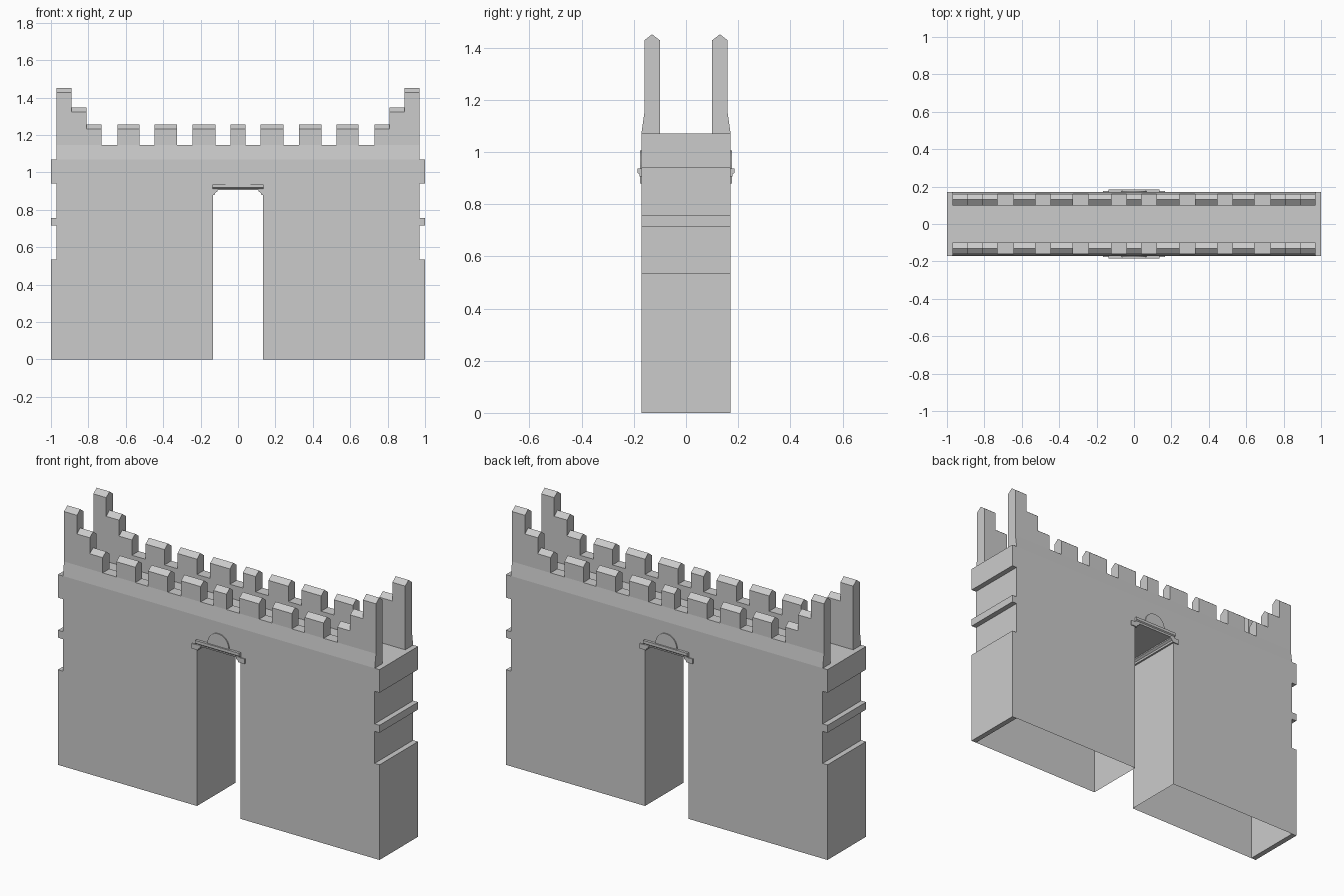
import bpy, bmesh, math
from mathutils import Vector

if "Cube" in bpy.data.objects:
    bpy.data.objects.remove(bpy.data.objects["Cube"])

HALF_DEPTH = 0.171


def prism(bm, profile, lo, hi, axis):
    """Extrude a 2D profile along x (profile = y,z) or y (profile = x,z)."""
    def place(p, t):
        return (t, p[0], p[1]) if axis == 'x' else (p[0], t, p[1])
    a = [bm.verts.new(place(p, lo)) for p in profile]
    b = [bm.verts.new(place(p, hi)) for p in profile]
    n = len(profile)
    bm.faces.new(a)
    bm.faces.new(b[::-1])
    for i in range(n):
        j = (i + 1) % n
        bm.faces.new((a[j], a[i], b[i], b[j]))


def rect(u0, u1, v0, v1):
    return [(u0, v0), (u1, v0), (u1, v1), (u0, v1)]


def finish(bm, name):
    bmesh.ops.recalc_face_normals(bm, faces=bm.faces)
    mesh = bpy.data.meshes.new(name)
    bm.to_mesh(mesh)
    bm.free()
    obj = bpy.data.objects.new(name, mesh)
    bpy.context.collection.objects.link(obj)
    return obj


# Hollow gate wall with doorway, open underneath
bm = bmesh.new()
prism(bm, [(-.97, 0), (-.97, 1.07), (.97, 1.07), (.97, 0),
           (.135, 0), (.135, .905), (-.135, .905), (-.135, 0)],
      -HALF_DEPTH, HALF_DEPTH, 'y')
bmesh.ops.recalc_face_normals(bm, faces=bm.faces)
floor = [f for f in bm.faces if all(v.co.z < 1e-5 for v in f.verts)]
bmesh.ops.delete(bm, geom=floor, context='FACES_ONLY')
finish(bm, "gate_wall")

# Raised bands on both ends
bm = bmesh.new()
for s in (-1, 1):
    for z0, z1 in ((0, .535), (.715, .757), (.94, 1.07)):
        prism(bm, rect(s * .97, s, z0, z1), -HALF_DEPTH, HALF_DEPTH, 'y')
finish(bm, "end_bands")

# Battlements: x start, x end, shoulder height of the ridged cap
half = [(-.97, -.89, 1.428), (-.89, -.81, 1.323), (-.81, -.73, 1.233),
        (-.645, -.527, 1.233), (-.447, -.325, 1.233), (-.243, -.12, 1.233)]
merlons = half + [(-b, -a, z) for a, b, z in half] + [(-.04, .04, 1.233)]
for side, name in ((-1, "front_battlement"), (1, "back_battlement")):
    bm = bmesh.new()
    prism(bm, [(side * .10, 1.07), (side * HALF_DEPTH, 1.07),
               (side * .16, 1.147), (side * .10, 1.147)], -.97, .97, 'x')
    for x0, x1, z in merlons:
        prism(bm, [(side * .10, 1.147), (side * .16, 1.147), (side * .16, z),
                   (side * .13, z + .023), (side * .10, z)], x0, x1, 'x')
    finish(bm, name)

# Mouldings running through the top of the doorway
bm = bmesh.new()
for s in (-1, 1):
    prism(bm, [(s * .165, .88), (s * .125, .88), (s * .122, .89),
               (s * .11, .898), (s * .11, .908), (s * .165, .908)],
          -.177, .177, 'y')
finish(bm, "door_mouldings")

# Lintel and half-round panel above the door, on both faces
for side, name in ((-1, "front"), (1, "back")):
    bm = bmesh.new()
    prism(bm, [(side * .165, .905), (side * .177, .905), (side * .179, .915),
               (side * .185, .92), (side * .185, .936), (side * .165, .936)],
          -.137, .137, 'x')
    finish(bm, name + "_lintel")
    bm = bmesh.new()
    arc = [(.067 * math.cos(math.pi * i / 16), .936 + .07 * math.sin(math.pi * i / 16))
           for i in range(17)]
    prism(bm, arc, side * .165, side * .177, 'y')
    finish(bm, name + "_door_arch")
